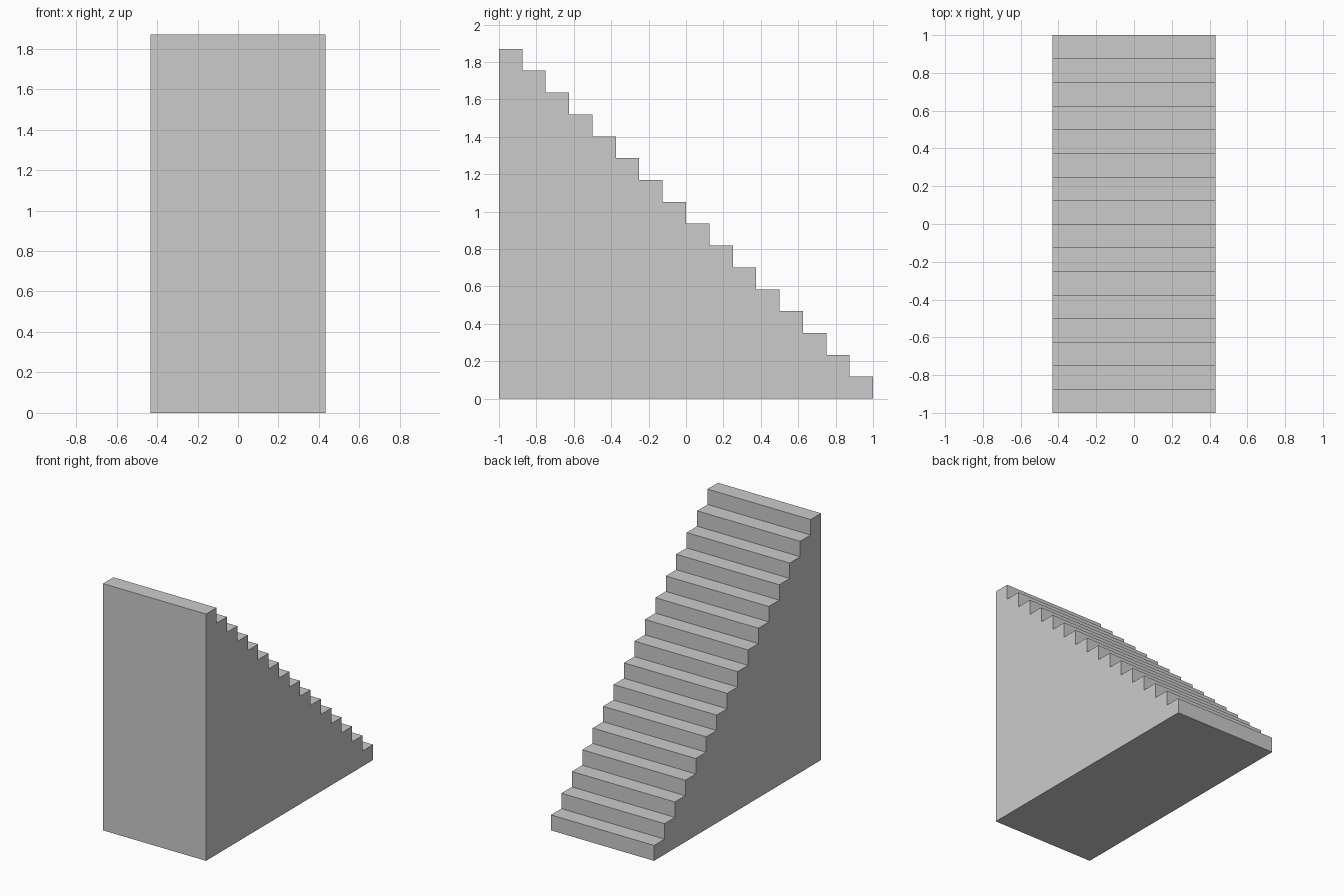
import bpy, bmesh

if "Cube" in bpy.data.objects:
    bpy.data.objects.remove(bpy.data.objects["Cube"])

STEPS = 16
HALF_WIDTH = 0.432
HEIGHT = 1.87
RUN = 2.0 / STEPS
RISE = HEIGHT / STEPS

# Side profile (y, z): base line, then each riser and tread climbing to -y
profile = [(-1.0, 0.0), (1.0, 0.0)]
for i in range(STEPS):
    y, z = 1.0 - i * RUN, (i + 1) * RISE
    profile += [(y, z), (y - RUN, z)]

# Solid staircase: profile extruded across the width
bm = bmesh.new()
side = bm.faces.new([bm.verts.new((-HALF_WIDTH, y, z)) for y, z in profile])
extruded = bmesh.ops.extrude_face_region(bm, geom=[side], use_keep_orig=True)
verts = [g for g in extruded["geom"] if isinstance(g, bmesh.types.BMVert)]
bmesh.ops.translate(bm, verts=verts, vec=(2 * HALF_WIDTH, 0, 0))
bmesh.ops.recalc_face_normals(bm, faces=bm.faces)

mesh = bpy.data.meshes.new("staircase")
bm.to_mesh(mesh)
bm.free()
bpy.context.collection.objects.link(bpy.data.objects.new("staircase", mesh))
